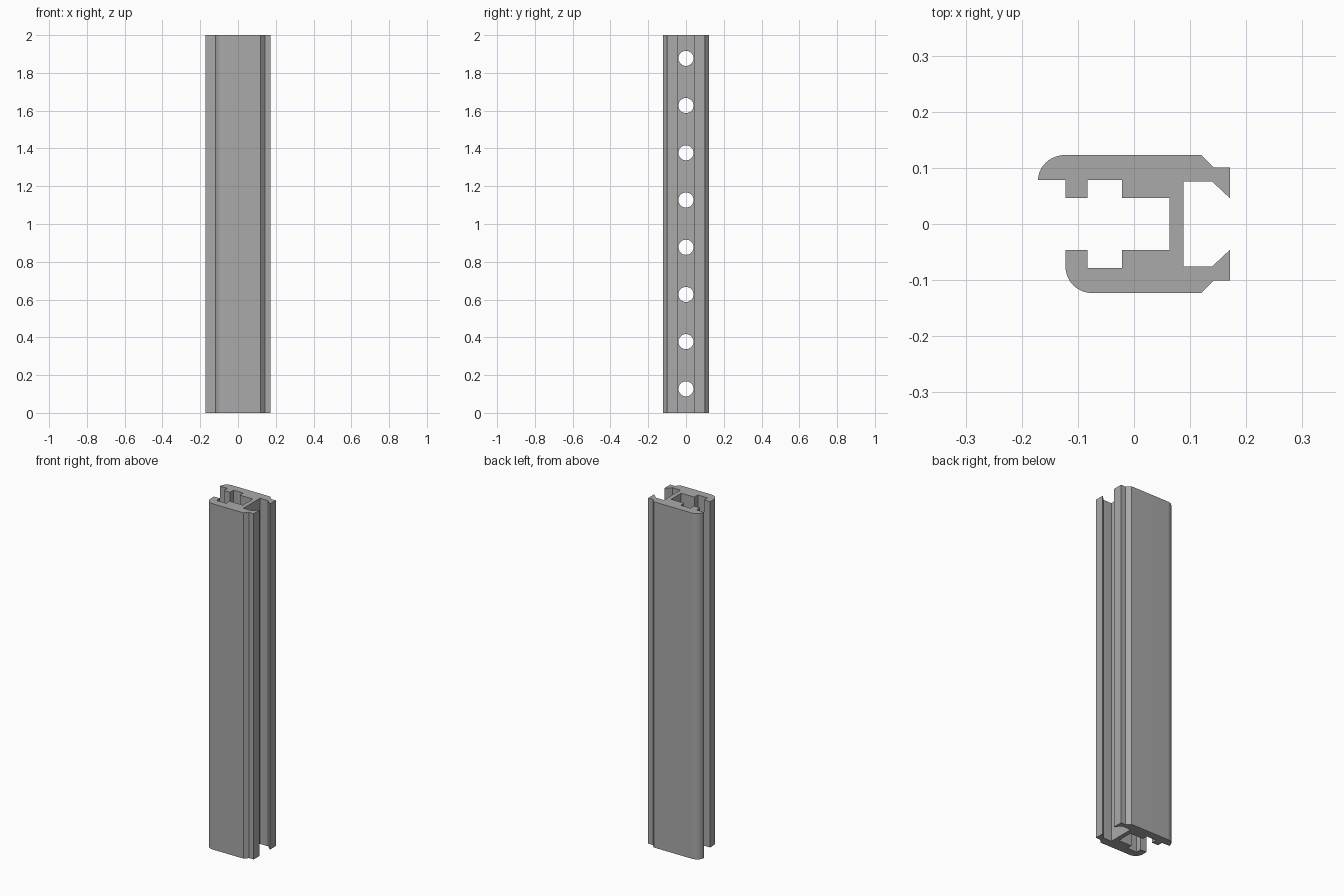
import bpy, bmesh, math
from mathutils import Matrix

cube = bpy.data.objects.get("Cube")
if cube:
    bpy.data.objects.remove(cube, do_unlink=True)

HEIGHT = 2.0
HOLES, PITCH, FIRST, RADIUS = 8, 0.25, 0.127, 0.04

metal = bpy.data.materials.new("grey_aluminium")
metal.use_nodes = True
GREY = (0.4, 0.4, 0.4, 1)
metal.diffuse_color = GREY
metal.node_tree.nodes["Principled BSDF"].inputs["Base Color"].default_value = GREY


def arc(cx, cy, rx, ry, start, end, steps=12):
    """Points along an elliptical arc, angles in degrees."""
    angles = [math.radians(start + (end - start) * i / steps) for i in range(steps + 1)]
    return [(cx + rx * math.cos(a), cy + ry * math.sin(a)) for a in angles]


def make_object(name, bm):
    bmesh.ops.recalc_face_normals(bm, faces=bm.faces)
    mesh = bpy.data.meshes.new(name)
    bm.to_mesh(mesh)
    bm.free()
    obj = bpy.data.objects.new(name, mesh)
    bpy.context.collection.objects.link(obj)
    return obj


# Half of the section, from the web's slot face round the slot to the lip
slot = [(0.063, 0.046), (-0.021, 0.046), (-0.021, 0.078),
        (-0.083, 0.078), (-0.083, 0.046), (-0.122, 0.046)]
# Hooked jaw at the open end, from outer wall to the web's outer face
jaw = [(0.12, 0.123), (0.142, 0.101), (0.171, 0.101),
       (0.171, 0.046), (0.139, 0.076), (0.088, 0.076)]

# Back wall has an overhanging rounded edge, front wall a plain rounded corner
back = slot + [(-0.122, 0.078)] + arc(-0.122, 0.078, 0.049, 0.045, 180, 90) + jaw
front = slot + arc(-0.075, 0.076, 0.047, 0.047, 180, 90) + jaw
section = back + [(x, -y) for x, y in reversed(front)]

# Extruded rail
bm = bmesh.new()
face = bm.faces.new([bm.verts.new((x, y, 0)) for x, y in section])
top = bmesh.ops.extrude_face_region(bm, geom=[face])
bmesh.ops.translate(bm, vec=(0, 0, HEIGHT),
                    verts=[g for g in top["geom"] if isinstance(g, bmesh.types.BMVert)])
rail = make_object("slotted_rail", bm)
rail.data.materials.append(metal)

# Row of round holes through the web
bm = bmesh.new()
for i in range(HOLES):
    place = Matrix.Translation((0.075, 0, FIRST + i * PITCH)) @ Matrix.Rotation(math.pi / 2, 4, 'Y')
    bmesh.ops.create_cone(bm, cap_ends=True, segments=32, radius1=RADIUS,
                          radius2=RADIUS, depth=0.08, matrix=place)
cutter = make_object("hole_cutter", bm)
cutter.data.materials.append(metal)
cutter.hide_render = True
cutter.display_type = 'WIRE'

cut = rail.modifiers.new("web_holes", 'BOOLEAN')
cut.operation = 'DIFFERENCE'
cut.solver = 'EXACT'
cut.object = cutter

# Apply the holes, then smooth the rounded edges only
bpy.ops.object.select_all(action='DESELECT')
rail.select_set(True)
bpy.context.view_layer.objects.active = rail
bpy.ops.object.modifier_apply(modifier=cut.name)
bpy.data.objects.remove(cutter, do_unlink=True)
bpy.ops.object.shade_smooth_by_angle(angle=math.radians(30))
